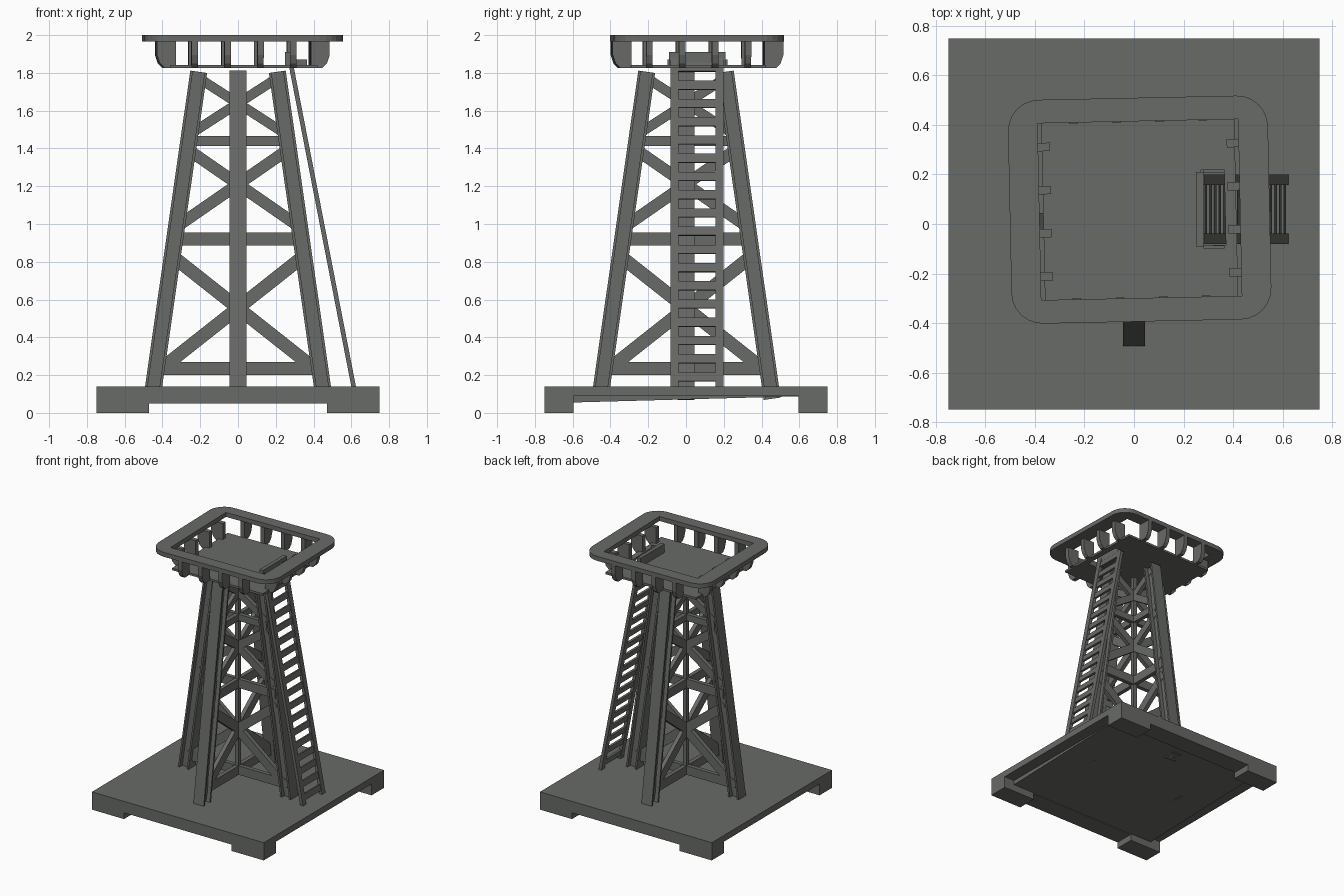
import bpy, bmesh, math
from mathutils import Vector, Matrix

if "Cube" in bpy.data.objects:
    bpy.data.objects.remove(bpy.data.objects["Cube"])

mat = bpy.data.materials.new("dark_grey")
mat.diffuse_color = (0.14, 0.145, 0.135, 1)
mat.use_nodes = True
mat.node_tree.nodes["Principled BSDF"].inputs["Base Color"].default_value = mat.diffuse_color

# Slightly twisted, off-centre frame of the top platform
DECK = Matrix.Translation((0.023, 0.058, 0)) @ Matrix.Rotation(math.radians(1.2), 4, 'Z')
I4 = Matrix.Identity(4)


def finish(name, bm, m=I4):
    bm.transform(m)
    bmesh.ops.recalc_face_normals(bm, faces=bm.faces)
    me = bpy.data.meshes.new(name)
    bm.to_mesh(me)
    bm.free()
    me.materials.append(mat)
    ob = bpy.data.objects.new(name, me)
    bpy.context.collection.objects.link(ob)
    return ob


def prism(name, pts, origin, u, v, along, m=I4):
    """Extrude a 2D outline, placed on axes u and v, by the vector along."""
    bm = bmesh.new()
    o, u, v = Vector(origin), Vector(u), Vector(v)
    f = bm.faces.new([bm.verts.new(o + u * a + v * b) for a, b in pts])
    r = bmesh.ops.extrude_face_region(bm, geom=[f])
    bmesh.ops.translate(bm, vec=Vector(along),
                        verts=[g for g in r['geom'] if isinstance(g, bmesh.types.BMVert)])
    return finish(name, bm, m)


def box(name, x0, x1, y0, y1, z0, z1, m=I4):
    return prism(name, [(x0, y0), (x1, y0), (x1, y1), (x0, y1)], (0, 0, z0),
                 (1, 0, 0), (0, 1, 0), (0, 0, z1 - z0), m)


def beam(name, p0, p1, side, w, t):
    """Rectangular bar from p0 to p1, thickness t along side, width w across."""
    p0, p1, side = Vector(p0), Vector(p1), Vector(side)
    d = p1 - p0
    v = d.cross(side).normalized()
    a, b = t / 2, w / 2
    return prism(name, [(-a, -b), (a, -b), (a, b), (-a, b)], p0, side, v, d)


# Base slab, sloped underside panel and corner feet
box("base_slab", -.75, .75, -.75, .75, .09, .14)
prism("base_underside", [(-.6, .055), (.6, .088), (.6, .1), (-.6, .1)], (-.66, 0, 0),
      (0, 1, 0), (0, 0, 1), (1.32, 0, 0))
for y0, y1 in ((-.75, -.6), (.6, .75)):
    box("base_end_wall", -.48, .48, y0, y1, .05, .1)
for sx in (-1, 1):
    for sy in (-1, 1):
        xs, ys = sorted((sx * .47, sx * .75)), sorted((sy * .595, sy * .75))
        box("base_foot", *xs, *ys, 0, .1)

# Four leaning I-beam legs in a plus layout
h, fl, wb = .045, .014, .012
ibeam = [(-h, -h), (-h + fl, -h), (-h + fl, -wb), (h - fl, -wb), (h - fl, -h), (h, -h),
         (h, h), (h - fl, h), (h - fl, wb), (-h + fl, wb), (-h + fl, h), (-h, h)]
for k, name in enumerate(("right", "back", "left", "front")):
    c, s = round(math.cos(k * math.pi / 2)), round(math.sin(k * math.pi / 2))
    out, side = Vector((c, s, 0)), Vector((-s, c, 0))
    p0 = out * .456 + Vector((0, 0, .075))
    p1 = out * .208 + Vector((0, 0, 1.806))
    d = p1 - p0
    u = side.cross(d).normalized()
    prism(name + "_leg", ibeam, p0, u, side, d)

# Cross bracing in the two central planes
def reach(z):
    return .447 - (z - .14) * .1437

for ax, side in ((Vector((1, 0, 0)), (0, 1, 0)), (Vector((0, 1, 0)), (1, 0, 0))):
    up = Vector((0, 0, 1))
    for z, w in ((.235, .07), (.92, .07), (1.44, .052)):
        r = reach(z)
        beam("level_brace", -ax * r + up * z, ax * r + up * z, side, w, .032)
    for z0, z1, w in ((.21, .83, .07), (.985, 1.395, .062), (1.475, 1.775, .052)):
        for s in (-1, 1):
            beam("cross_brace", ax * s * reach(z0) + up * z0,
                 -ax * s * reach(z1) + up * z1, side, w, .032)
box("centre_post", -.016, .016, -.016, .016, .2, 1.8)

# Ladder leaning against the right side
def ladder_x(z):
    return .612 - (z - .14) * .1946

for y in (-.06, .178):
    beam("ladder_rail", (ladder_x(.13), y, .13), (ladder_x(1.88), y, 1.88), (0, 1, 0), .024, .042)
for i in range(18):
    z = .19 + .0965 * i
    beam("ladder_rung", (ladder_x(z - .023), .059, z - .023),
         (ladder_x(z + .023), .059, z + .023), (0, 1, 0), .016, .21)

# Platform floor with a ladder opening
z0, z1 = 1.825, 1.842
box("floor_main", -.39, .25, -.358, .358, z0, z1, DECK)
box("floor_edge", .345, .39, -.358, .358, z0, z1, DECK)
box("floor_front", .25, .345, -.358, -.15, z0, z1, DECK)
box("floor_back", .25, .345, .155, .358, z0, z1, DECK)

# Raised guard round the ladder opening
box("hatch_guard", .25, .28, -.09, .21, 1.835, 1.91)
box("hatch_side", .28, .365, -.098, -.086, 1.835, 1.87)
box("hatch_side", .28, .365, .208, .22, 1.835, 1.87)

# Flat hand rail: rounded outside, square opening inside
bm = bmesh.new()
W, H, R, N = .525, .452, .125, 6
iw, ih = .405, .357
arcs, inner = [], []
for k, (sx, sy) in enumerate(((1, 1), (-1, 1), (-1, -1), (1, -1))):
    arcs.append([bm.verts.new((sx * (W - R) + R * math.cos((k + i / N) * math.pi / 2),
                               sy * (H - R) + R * math.sin((k + i / N) * math.pi / 2), 1.965))
                 for i in range(N + 1)])
    inner.append(bm.verts.new((sx * iw, sy * ih, 1.965)))
for k in range(4):
    n = (k + 1) % 4
    for i in range(N):
        bm.faces.new((inner[k], arcs[k][i], arcs[k][i + 1]))
    bm.faces.new((inner[k], arcs[k][N], arcs[n][0], inner[n]))
r = bmesh.ops.extrude_face_region(bm, geom=bm.faces[:])
bmesh.ops.translate(bm, vec=(0, 0, .035),
                    verts=[g for g in r['geom'] if isinstance(g, bmesh.types.BMVert)])
finish("hand_rail", bm, DECK)

# Flared brackets holding the rail, four on each side
shape = [(0, 1.825), (.06, 1.825), (.085, 1.85), (.1, 1.895), (.1, 1.968), (0, 1.968)]
for k in range(4):
    a = k * math.pi / 2
    out, side = Vector((math.cos(a), math.sin(a), 0)), Vector((-math.sin(a), math.cos(a), 0))
    start = .357 if k % 2 == 0 else .352
    for j in (-1.5, -.5, .5, 1.5):
        prism("rail_bracket", shape, out * start + side * (j * .174 - .017), out, (0, 0, 1),
              side * .034, DECK)
